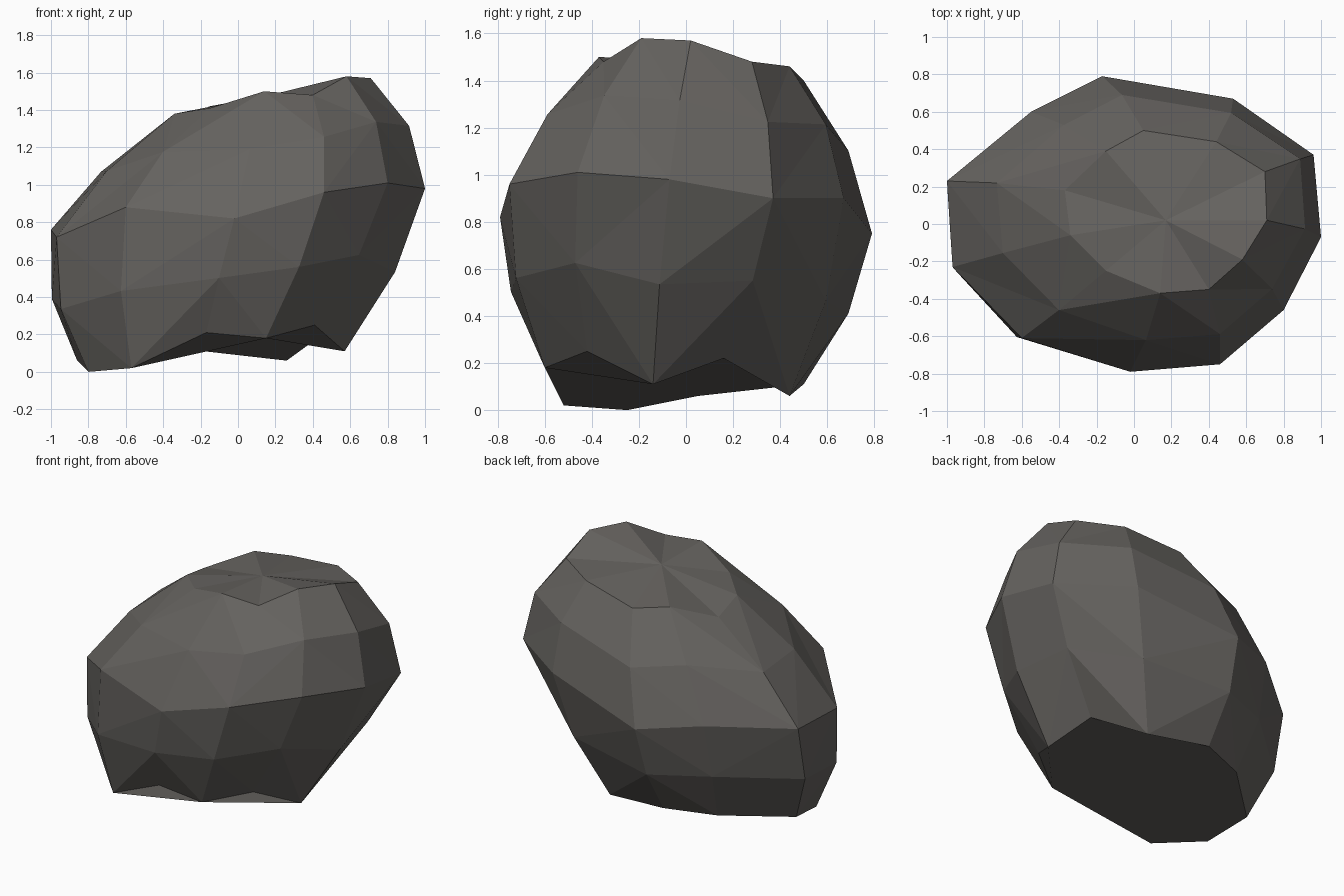
import bpy
import bmesh
from mathutils import Vector

default_cube = bpy.data.objects.get("Cube")
if default_cube:
    bpy.data.objects.remove(default_cube, do_unlink=True)

CORE = Vector((0, 0, .7))
PEAK = Vector((.17, .02, 1.48))
BULGE = 1.07

# Three irregular outlines, counterclockwise from the left side
crown = [(.71, .02, 1.57), (.7, .28, 1.48), (.44, .44, 1.46), (.05, .5, 1.4),
         (-.15, .39, 1.42), (-.37, .18, 1.33), (-.34, -.06, 1.38),
         (-.15, -.25, 1.41), (.14, -.37, 1.5), (.4, -.35, 1.48), (.58, -.19, 1.58)]
girdle = [(1, -.07, .98), (.96, .37, .9), (.53, .67, .9), (-.17, .79, .75),
          (-.55, .6, .8), (-1, .23, .76), (-.97, -.23, .72),
          (-.6, -.61, .88), (-.02, -.79, .82), (.46, -.75, .96), (.8, -.46, 1.01)]
foot = [(.57, -.14, .11), (.48, .16, .22), (.26, .44, .06), (-.18, .5, .11),
        (-.5, .38, .1), (-.86, .05, .06), (-.8, -.25, 0),
        (-.57, -.52, .02), (-.17, -.6, .21), (.15, -.6, .18), (.41, -.42, .25)]


def bulged_between(upper, lower):
    """Ring halfway between two outlines, pushed away from the core."""
    ring = []
    for a, b in zip(upper, lower):
        middle = (Vector(a) + Vector(b)) / 2
        ring.append(CORE + (middle - CORE) * BULGE)
    return ring


def ridge_quad(bm, a, b, c, d):
    """Split a quad along the diagonal that stands out as a ridge."""
    first = ((a.co + c.co) / 2 - CORE).length
    second = ((b.co + d.co) / 2 - CORE).length
    if first > second:
        corners = ((a, b, c), (a, c, d))
    else:
        corners = ((a, b, d), (b, c, d))
    for triangle in corners:
        bm.faces.new(triangle)


# Stone skin: stacked rings, a fan on top and one face below
bm = bmesh.new()
outlines = [crown, bulged_between(crown, girdle), girdle,
            bulged_between(girdle, foot), foot]
rings = [[bm.verts.new(point) for point in outline] for outline in outlines]
count = len(crown)
peak = bm.verts.new(PEAK)
for i in range(count):
    j = (i + 1) % count
    bm.faces.new((peak, rings[0][i], rings[0][j]))
    for upper, lower in zip(rings, rings[1:]):
        ridge_quad(bm, upper[i], lower[i], lower[j], upper[j])
bm.faces.new(list(reversed(rings[-1])))
bm.normal_update()

mesh = bpy.data.meshes.new("rock")
bm.to_mesh(mesh)
bm.free()
rock = bpy.data.objects.new("rock", mesh)
bpy.context.collection.objects.link(rock)

# Single warm grey stone colour, flat shaded
stone = bpy.data.materials.new("warm grey stone")
stone.use_nodes = True
colour = (.13, .123, .114, 1)
stone.diffuse_color = colour
stone.node_tree.nodes["Principled BSDF"].inputs["Base Color"].default_value = colour
mesh.materials.append(stone)
